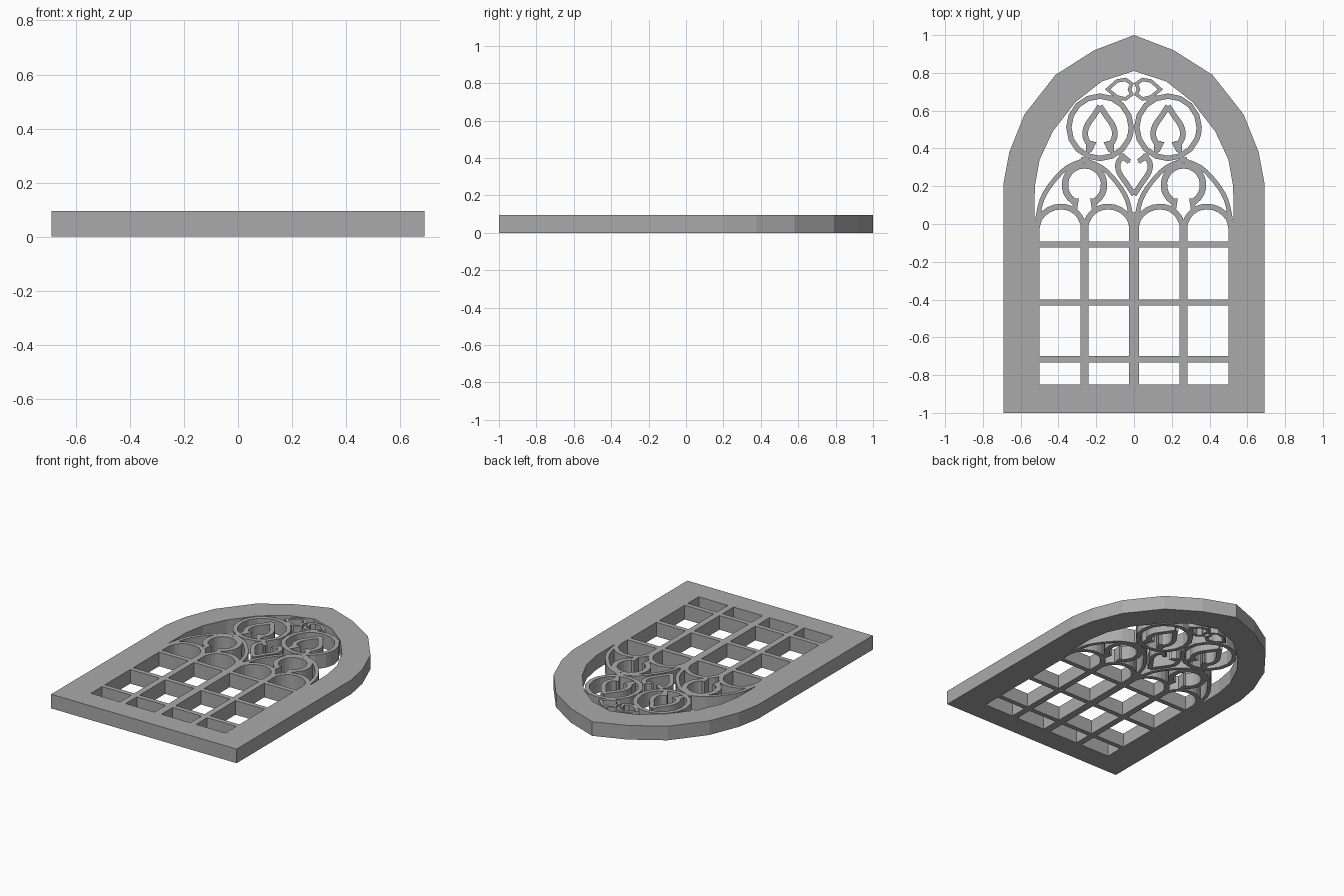
import bpy, bmesh
from math import cos, sin, radians
from mathutils import Vector

if "Cube" in bpy.data.objects:
    bpy.data.objects.remove(bpy.data.objects["Cube"], do_unlink=True)

DEPTH = 0.095
stone = bpy.data.materials.new("grey_stone")
stone.use_nodes = True
GREY = (0.4, 0.4, 0.4, 1)
stone.diffuse_color = GREY
stone.node_tree.nodes["Principled BSDF"].inputs["Base Color"].default_value = GREY


def finish(name, bm):
    bmesh.ops.recalc_face_normals(bm, faces=bm.faces)
    mesh = bpy.data.meshes.new(name)
    bm.to_mesh(mesh)
    bm.free()
    mesh.materials.append(stone)
    bpy.context.collection.objects.link(bpy.data.objects.new(name, mesh))


def band(name, left, right, closed):
    """Solid strip between two matching outlines."""
    bm = bmesh.new()
    rows = [[bm.verts.new((p[0], p[1], z)) for p, z in
             ((a, 0), (b, 0), (b, DEPTH), (a, DEPTH))] for a, b in zip(left, right)]
    n = len(rows)
    for i in range(n if closed else n - 1):
        r, s = rows[i], rows[(i + 1) % n]
        for k in range(4):
            m = (k + 1) % 4
            bm.faces.new((r[k], r[m], s[m], s[k]))
    if not closed:
        bm.faces.new(rows[0])
        bm.faces.new(rows[-1])
    finish(name, bm)


def rib(name, pts, width, closed=False):
    """Stone rib of constant width following a path."""
    pts = [Vector(p) for p in pts]
    n, left, right = len(pts), [], []
    for i, p in enumerate(pts):
        a = pts[i - 1] if closed or i else None
        b = pts[(i + 1) % n] if closed or i < n - 1 else None
        d1 = (p - a).normalized() if a is not None else (b - p).normalized()
        d2 = (b - p).normalized() if b is not None else d1
        t = (d1 + d2).normalized()
        off = Vector((-t.y, t.x)) * (width / 2 / max(t.dot(d1), 0.6))
        left.append(p + off)
        right.append(p - off)
    band(name, left, right, closed)


def prism(name, pts):
    bm = bmesh.new()
    face = bm.faces.new([bm.verts.new((x, y, 0)) for x, y in pts])
    top = bmesh.ops.extrude_face_region(bm, geom=[face])["geom"]
    bmesh.ops.translate(bm, vec=(0, 0, DEPTH),
                        verts=[v for v in top if isinstance(v, bmesh.types.BMVert)])
    finish(name, bm)


def smooth(pts, steps=3):
    """Rounded path through the given points."""
    pts = [Vector(p) for p in pts]
    ext = [2 * pts[0] - pts[1]] + pts + [2 * pts[-1] - pts[-2]]
    out = []
    for a, b, c, d in zip(ext, ext[1:], ext[2:], ext[3:]):
        for k in range(steps):
            t = k / steps
            out.append(0.5 * (2 * b + (c - a) * t + (2 * a - 5 * b + 4 * c - d) * t * t
                              + (3 * b - a - 3 * c + d) * t ** 3))
    return out + [pts[-1]]


def arc(cx, cy, r, a0, a1, n):
    return [(cx + r * cos(radians(a0 + (a1 - a0) * i / n)),
             cy + r * sin(radians(a0 + (a1 - a0) * i / n))) for i in range(n + 1)]


def place(pts, cx, side, cy=0):
    return [(cx + side * p[0], cy + p[1]) for p in pts]


# Pointed outer frame
outer = [(0.69, -1), (0.69, 0), (0.69, 0.1), (0.69, 0.22), (0.66, 0.38),
         (0.58, 0.58), (0.415, 0.79), (0.21, 0.92), (0, 1)]
inner = [(0.5, -0.85), (0.5, 0), (0.527, 0.02), (0.525, 0.2), (0.5, 0.34),
         (0.43, 0.49), (0.31, 0.645), (0.17, 0.755), (0, 0.81)]


def both(half):
    return half + [(-x, y) for x, y in reversed(half[:-1])]


band("outer_frame", both(outer), both(inner), True)

# Mullions and transoms
rib("centre_mullion", [(0, -0.87), (0, 0.06)], 0.052)
for side, label in ((1, "left"), (-1, "right")):
    rib(label + "_mullion", [(0.262 * side, -0.87), (0.262 * side, 0.02)], 0.042)
for y, label in ((-0.109, "upper"), (-0.415, "middle"), (-0.716, "lower")):
    rib(label + "_transom", [(-0.52, y), (0.52, y)], 0.032)

# Half shapes, mirrored about the axis of each bay, ring or the window
lancet = smooth([(0, -0.02), (0.025, 0.04), (0.07, 0.08), (0.13, 0.092),
                 (0.19, 0.075), (0.238, 0.03), (0.254, -0.03)], 2)
bay_arch = smooth([(0.25, 0.02), (0.225, 0.13), (0.17, 0.22), (0.09, 0.3), (-0.02, 0.345)])
horseshoe = arc(0, 0.207, 0.104, 90, -58, 9)
bay_cusp = [(0.03, 0.135), (0.082, 0.135), (0.062, 0.1), (0.07, 0.07), (0.04, 0.07)]
spade = smooth([(0, 0.112), (0.03, 0.065), (0.068, 0.01), (0.079, -0.04),
                (0.062, -0.082), (0.035, -0.088)])
ring_cusp = [(0.018, -0.078), (0.075, -0.075), (0.075, -0.145), (0.045, -0.13)]
heart = smooth([(0, 0.155), (0.04, 0.215), (0.08, 0.275), (0.084, 0.325),
                (0.058, 0.352), (0.025, 0.33)])
heart_cusp = [(0.018, 0.322), (0.06, 0.345), (0.09, 0.375), (0.05, 0.372)]
leaf = [(0.14, 0.713), (0.09, 0.757), (0.045, 0.765), (0.012, 0.742), (0.024, 0.713),
        (0.012, 0.686), (0.045, 0.662), (0.09, 0.673)]

for side, label in ((1, "left"), (-1, "right")):
    bay, ring = 0.262 * side, 0.18 * side
    rib(label + "_ring", arc(ring, 0.512, 0.165, 0, 337.5, 15) + arc(ring, 0.512, 0.165, 348.75, 348.75, 1)[:1],
        0.028, True)
    for half, tag in ((1, "left"), (-1, "right")):
        pre = label + "_bay_" + tag
        rib(pre + "_lancet_arch", place(lancet, bay, half), 0.03)
        rib(pre + "_main_arch", place(bay_arch, bay, half), 0.024)
        rib(pre + "_horseshoe", place(horseshoe, bay, half), 0.034)
        prism(pre + "_cusp", place(bay_cusp, bay, half))
        pre = label + "_ring_" + tag
        rib(pre + "_spade", place(spade, ring, half, 0.512), 0.03)
        prism(pre + "_cusp", place(ring_cusp, ring, half, 0.512))
    # Central heart and the leaves under the apex
    rib(label + "_heart_half", place(heart, 0, side), 0.028)
    prism(label + "_heart_cusp", place(heart_cusp, 0, side))
    rib(label + "_top_leaf", place(leaf, 0, side), 0.018, True)
    rib(label + "_leaf_link", place([(0.2, 0.678), (0.12, 0.672), (0.06, 0.66)], 0, side), 0.016)
